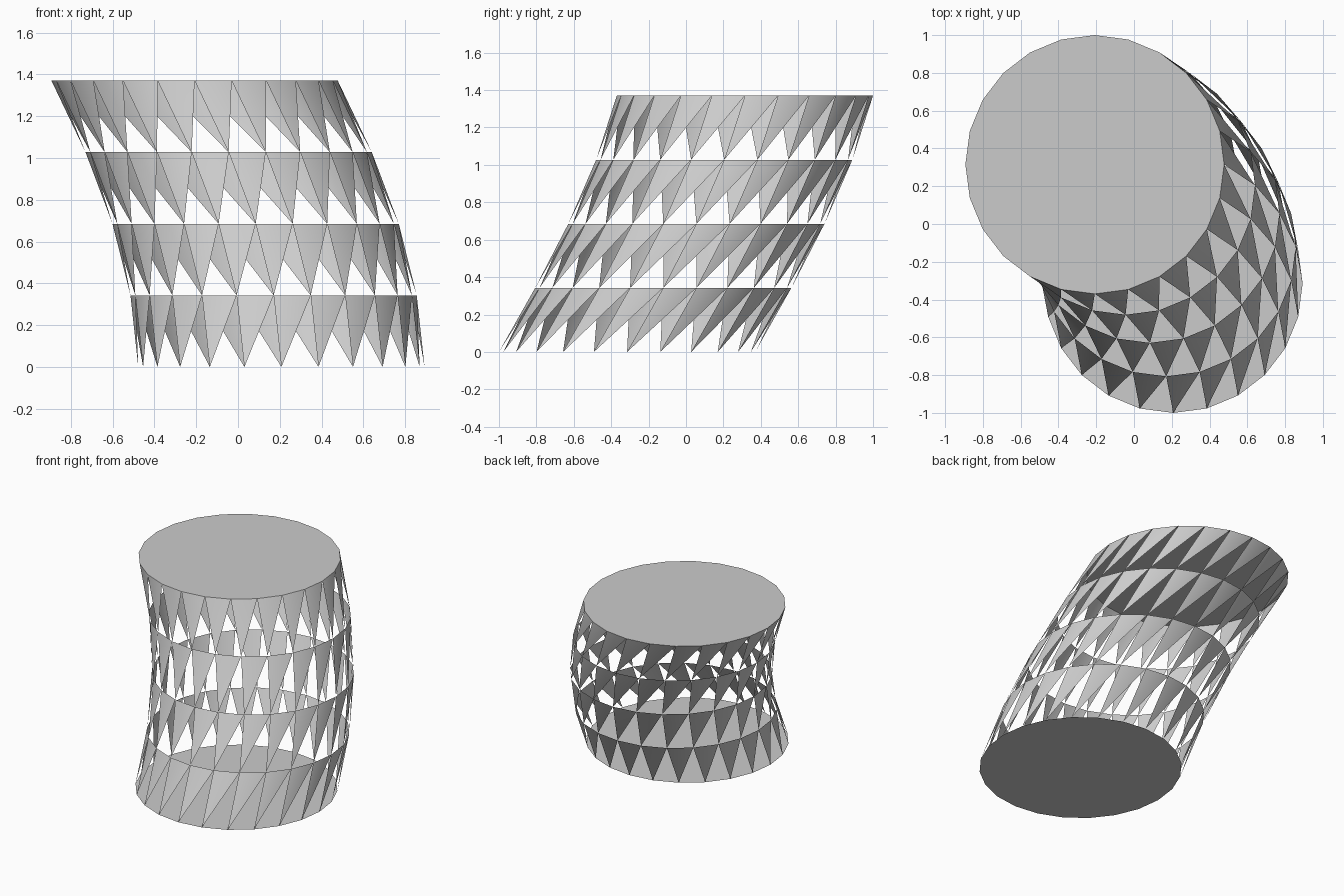
import bpy
import bmesh
from math import cos, sin, radians, tau
from mathutils import Vector

if "Cube" in bpy.data.objects:
    bpy.data.objects.remove(bpy.data.objects["Cube"], do_unlink=True)

SIDES = 24
BANDS = 4
RADIUS = 0.685
BAND_HEIGHT = 0.3425
DRIFT = 0.197          # sideways shift of each band
FIRST_HEADING = 100.9  # direction of the first shift, in degrees
TURN = 15              # extra turn of the shift for each band

grey = bpy.data.materials.new("light grey")
grey.use_nodes = True
grey.diffuse_color = (0.6, 0.6, 0.6, 1)
grey.node_tree.nodes["Principled BSDF"].inputs["Base Color"].default_value = (0.6, 0.6, 0.6, 1)

# Ring centres climb along a gently curving, leaning path
centres = [Vector((0, 0, 0))]
for band in range(BANDS):
    heading = radians(FIRST_HEADING + TURN * band)
    centres.append(centres[-1] + Vector((DRIFT * cos(heading), DRIFT * sin(heading), BAND_HEIGHT)))
middle = centres[-1] / 2
middle.z = 0
centres = [c - middle for c in centres]


def add_ring(bm, centre):
    angles = [tau * j / SIDES for j in range(SIDES)]
    return [bm.verts.new(centre + Vector((RADIUS * cos(a), RADIUS * sin(a), 0))) for a in angles]


def finish(bm, name, smooth):
    for face in bm.faces:
        face.smooth = smooth
    mesh = bpy.data.meshes.new(name)
    bm.to_mesh(mesh)
    bm.free()
    mesh.materials.append(grey)
    bpy.context.collection.objects.link(bpy.data.objects.new(name, mesh))


# Open lattice wall: downward-pointing triangles between neighbouring rings
bm = bmesh.new()
rings = [add_ring(bm, c) for c in centres]
for lower, upper in zip(rings, rings[1:]):
    for j in range(SIDES):
        bm.faces.new((lower[j], upper[(j + 1) % SIDES], upper[j]))
finish(bm, "lattice_wall", True)

# Flat discs closing the bottom and the top
for name, centre, faces_up in (("bottom_disc", centres[0], False), ("top_disc", centres[-1], True)):
    bm = bmesh.new()
    ring = add_ring(bm, centre)
    bm.faces.new(ring if faces_up else ring[::-1])
    finish(bm, name, False)
